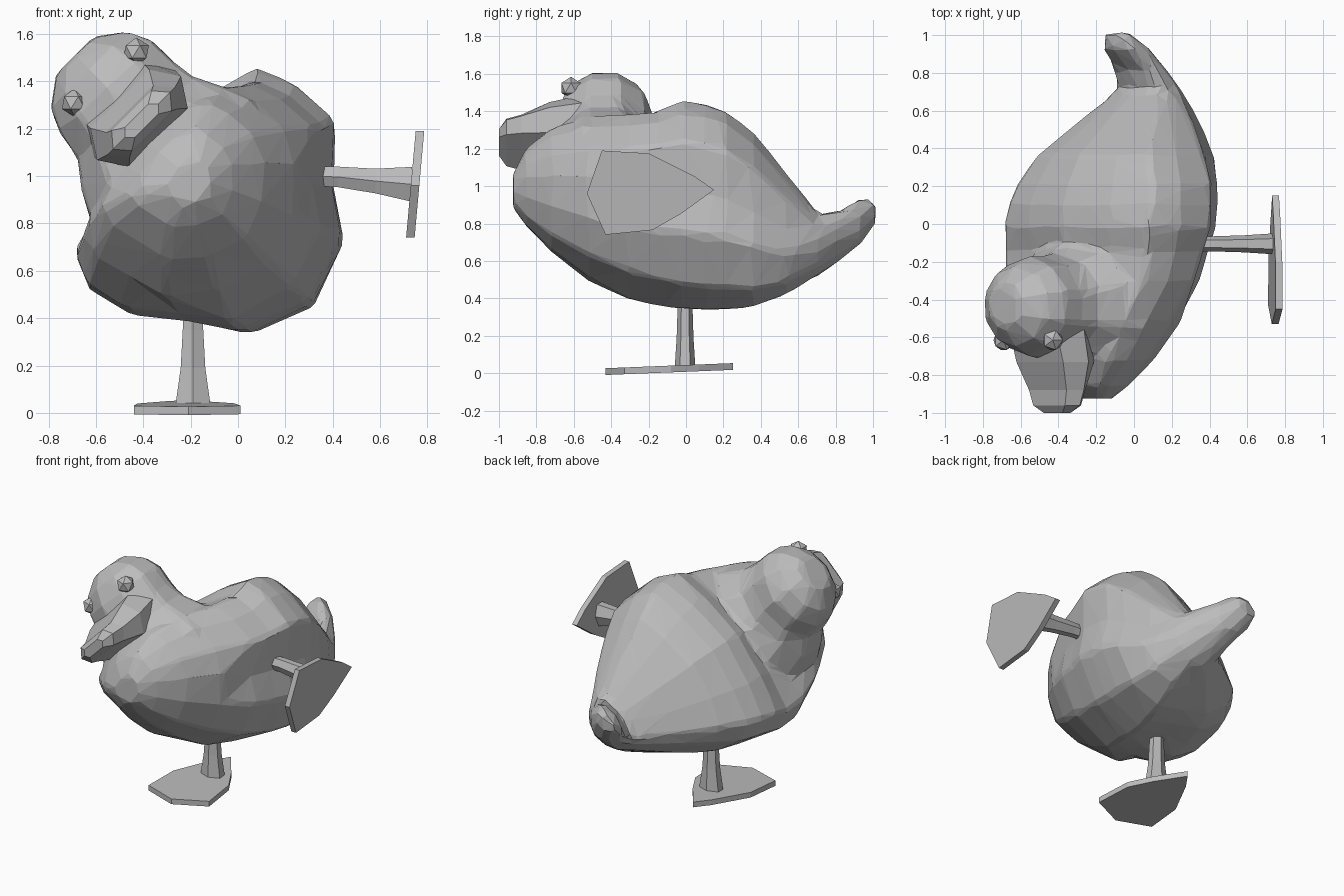
import bpy, bmesh, math
from mathutils import Vector

cube = bpy.data.objects.get("Cube")
if cube:
    bpy.data.objects.remove(cube, do_unlink=True)

grey = bpy.data.materials.new("plain grey")
grey.use_nodes = True
tone = (0.5, 0.5, 0.5, 1)
grey.diffuse_color = tone
grey.node_tree.nodes["Principled BSDF"].inputs["Base Color"].default_value = tone
R = math.sqrt(0.5)


def tilt(s, y, u):
    """Bird frame (sideways, along, up) to world: the bird leans over by 45 degrees."""
    return Vector(((s - u) * R + 0.385, y, (s + u) * R + 0.385))


def finish(name, bm):
    bmesh.ops.recalc_face_normals(bm, faces=bm.faces)
    mesh = bpy.data.meshes.new(name)
    bm.to_mesh(mesh)
    bm.free()
    mesh.materials.append(grey)
    obj = bpy.data.objects.new(name, mesh)
    bpy.context.collection.objects.link(obj)
    return obj


def add_loft(bm, rings):
    """Skin a list of closed rings and cap both ends."""
    loops = [[bm.verts.new(p) for p in ring] for ring in rings]
    for a, b in zip(loops, loops[1:]):
        for i in range(len(a)):
            j = (i + 1) % len(a)
            bm.faces.new((a[i], a[j], b[j], b[i]))
    bm.faces.new(loops[0])
    bm.faces.new(loops[-1])


def loft(name, rings):
    bm = bmesh.new()
    add_loft(bm, rings)
    return finish(name, bm)


def body_ring(y, lo, hi, left, right):
    """Cross-section with a keel, a waist that pinches in amidships, and folded wings."""
    waist = .68 if -.4 < y < .6 else .84
    left_half = [(0, 0), (.48, .1), (waist, .29), (1, .48), (.98, .71), (.88, .88), (.5, .95), (0, 1)]
    right_half = [(.48, .1), (waist, .29), (.92, .5), (1, .73), (.91, .88), (.5, .95)]
    points = [(s * left, t) for s, t in left_half]
    points += [(-s * right, t) for s, t in reversed(right_half)]
    return [tilt(s, y, lo + t * (hi - lo)) for s, t in points]


# Body and upturned tail: station y, keel, back, left and right half widths
stations = [(-.925, .74, .91, .1, .1), (-.86, .65, 1.02, .2, .22), (-.72, .5, 1.1, .33, .36),
            (-.52, .35, 1.1, .44, .5), (-.3, .22, 1.06, .53, .61), (-.14, .17, 1.05, .57, .62),
            (-.02, .13, 1.09, .62, .6), (.1, .11, 1.08, .61, .58), (.21, .1, 1.04, .59, .55),
            (.36, .09, .96, .49, .47), (.54, .14, .75, .33, .32), (.71, .26, .54, .18, .18),
            (.82, .36, .59, .15, .15), (.93, .46, .71, .12, .12), (1.015, .61, .72, .07, .07)]
bm = bmesh.new()
add_loft(bm, [body_ring(*station) for station in stations])

# Head and flaring neck: height, front y, back y, sideways centre, half width
head_levels = [(.88, -.84, .0, 0, .46), (1.03, -.78, -.08, -.01, .41),
               (1.14, -.73, -.15, -.01, .35), (1.24, -.72, -.17, .025, .3),
               (1.37, -.7, -.17, .035, .29), (1.47, -.65, -.22, .035, .24),
               (1.555, -.55, -.31, .035, .12)]
rings = []
for u, front, back, centre, w in head_levels:
    angles = [math.tau * (i + .5) / 10 for i in range(10)]
    rings.append([tilt(centre + w * math.cos(a),
                       (front + back) / 2 + (back - front) / 2 * math.sin(a), u)
                  for a in angles])
add_loft(bm, rings)

# Fuse body and head into one faceted skin
body = finish("body_and_head", bm)
fuse = body.modifiers.new("fuse", 'REMESH')
fuse.mode = 'VOXEL'
fuse.voxel_size = 0.025
soften = body.modifiers.new("soften", 'SMOOTH')
soften.factor = 0.5
soften.iterations = 5
facet = body.modifiers.new("facet", 'DECIMATE')
facet.ratio = 0.035

# Broad flat beak: y, lower, upper, half width
beak_rings = []
for y, lo, hi, w in [(-.5, 1.08, 1.36, .25), (-.73, 1.06, 1.29, .25),
                     (-.88, 1.09, 1.23, .2), (-.96, 1.1, 1.22, .17), (-1.0, 1.13, 1.19, .1)]:
    mid = (lo + hi) / 2
    beak_rings.append([tilt(.04 + s * w, y, u) for s, u in
                       [(-1, mid), (-.7, hi), (.7, hi), (1, mid), (.7, lo), (-.7, lo)]])
loft("beak", beak_rings)

# Faceted bead eyes
for name, place in [("left_eye", (-.43, -.615, 1.525)), ("right_eye", (-.69, -.615, 1.31))]:
    bm = bmesh.new()
    bmesh.ops.create_icosphere(bm, subdivisions=1, radius=0.06)
    bmesh.ops.translate(bm, verts=bm.verts, vec=place)
    finish(name, bm)

# Feet and tapered legs: one side shape, the other mirrored across the lean
foot = [(-.45, 1.19), (-.2, 1.175), (.05, 1.05), (.15, .98),
        (-.03, .85), (-.18, .765), (-.43, .74), (-.53, .96)]


def left_side(out, y, along):
    return Vector((out, y, along))


def right_side(out, y, along):
    return Vector((.75 - along, y + .1, .77 - out))


for side, place, lean_y, lean_z, root, drift in [("left", left_side, 0, .09, .965, .035),
                                                 ("right", right_side, -.04, 0, .94, 0)]:
    rings = []
    for depth in (-.018, .018):
        rings.append([place(.748 + depth + lean_y * (y + .19) + lean_z * (z - .965), y, z)
                      for y, z in foot])
    loft(side + "_foot", rings)
    rings = []
    for out, t, ry, rz in [(.25, 1, .04, .045), (.42, .9, .04, .05),
                           (.58, .4, .045, .06), (.735, 0, .055, .085)]:
        rings.append([place(out, -.105 + ry * math.cos(a), root + drift * t + rz * math.sin(a))
                      for a in [math.tau * i / 6 for i in range(6)]])
    loft(side + "_leg", rings)
